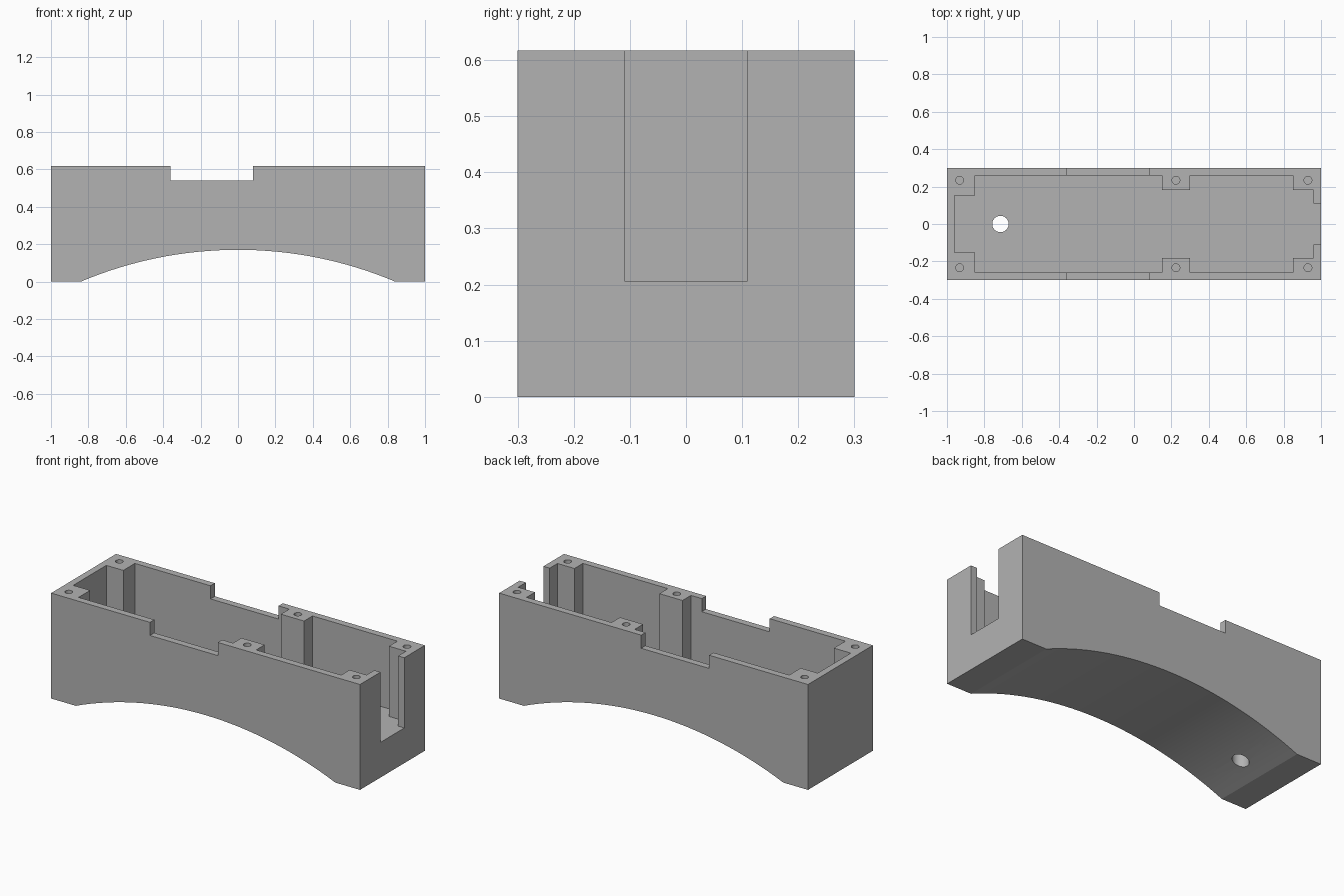
import bpy, bmesh, math
from mathutils import Matrix, Vector

cube = bpy.data.objects.get("Cube")
if cube:
    bpy.data.objects.remove(cube, do_unlink=True)

HEIGHT, HALF_Y = 0.617, 0.30
FLOOR, NOTCH_Z = 0.206, 0.54

grey = bpy.data.materials.new("plain grey")
grey.use_nodes = True
colour = (0.45, 0.45, 0.45, 1)
grey.diffuse_color = colour
grey.node_tree.nodes["Principled BSDF"].inputs["Base Color"].default_value = colour


def prism(name, points, direction):
    """Extrude a closed outline of 3D points along a direction."""
    bm = bmesh.new()
    face = bm.faces.new([bm.verts.new(p) for p in points])
    grown = bmesh.ops.extrude_face_region(bm, geom=[face])["geom"]
    verts = [v for v in grown if isinstance(v, bmesh.types.BMVert)]
    bmesh.ops.translate(bm, verts=verts, vec=Vector(direction))
    bmesh.ops.recalc_face_normals(bm, faces=bm.faces)
    mesh = bpy.data.meshes.new(name)
    bm.to_mesh(mesh)
    bm.free()
    mesh.materials.append(grey)
    obj = bpy.data.objects.new(name, mesh)
    bpy.context.collection.objects.link(obj)
    return obj


def cylinder(name, x, y, radius, bottom, top):
    ring = [(x + radius * math.cos(a), y + radius * math.sin(a), bottom)
            for a in (math.tau * i / 32 for i in range(32))]
    return prism(name, ring, (0, 0, top - bottom))


def cut(body, cutter):
    """Subtract a cutter from the body, apply it and discard the cutter."""
    cutter.hide_render = True
    mod = body.modifiers.new("cut", "BOOLEAN")
    mod.operation, mod.solver, mod.object = "DIFFERENCE", "EXACT", cutter
    bpy.context.view_layer.objects.active = body
    bpy.ops.object.modifier_apply(modifier=mod.name)
    bpy.data.objects.remove(cutter, do_unlink=True)


# Body: side profile with an arched underside
half_arch, rise, steps = 0.84, 0.17, 32
radius = (half_arch ** 2 + rise ** 2) / (2 * rise)
sweep = math.asin(half_arch / radius)
profile = [(1, 0), (1, HEIGHT), (-1, HEIGHT), (-1, 0)]
for i in range(steps + 1):
    a = sweep * (2 * i / steps - 1)
    profile.append((radius * math.sin(a), rise - radius + radius * math.cos(a)))
body = prism("arched_housing", [(x, -HALF_Y, z) for x, z in profile], (0, 2 * HALF_Y, 0))

# Cavity: half outline around the screw posts and open end slot, mirrored in y
half = [(-0.96, 0.153), (-0.85, 0.153), (-0.85, 0.26), (0.15, 0.26),
        (0.15, 0.182), (0.30, 0.182), (0.30, 0.26), (0.85, 0.26),
        (0.85, 0.182), (0.96, 0.182), (0.96, 0.11), (1.1, 0.11)]
outline = half + [(x, -y) for x, y in reversed(half)]
cut(body, prism("cavity_cutter", [(x, y, FLOOR) for x, y in outline], (0, 0, 1)))

# Shallow notch across both long walls
notch = [(-0.36, NOTCH_Z), (0.08, NOTCH_Z), (0.08, 1), (-0.36, 1)]
cut(body, prism("notch_cutter", [(x, -0.5, z) for x, z in notch], (0, 1, 0)))

# Blind screw holes in the posts
for x in (-0.932, 0.224, 0.93):
    for side in (-1, 1):
        cut(body, cylinder("screw_cutter", x, side * 0.234, 0.021, HEIGHT - 0.2, 1))

# Cable hole through the floor
cut(body, cylinder("cable_cutter", -0.714, 0, 0.044, -0.5, 0.5))

# Smooth the curved surfaces and keep the edges crisp
bpy.ops.object.select_all(action="DESELECT")
body.select_set(True)
bpy.context.view_layer.objects.active = body
bpy.ops.object.shade_smooth_by_angle(angle=math.radians(15))
